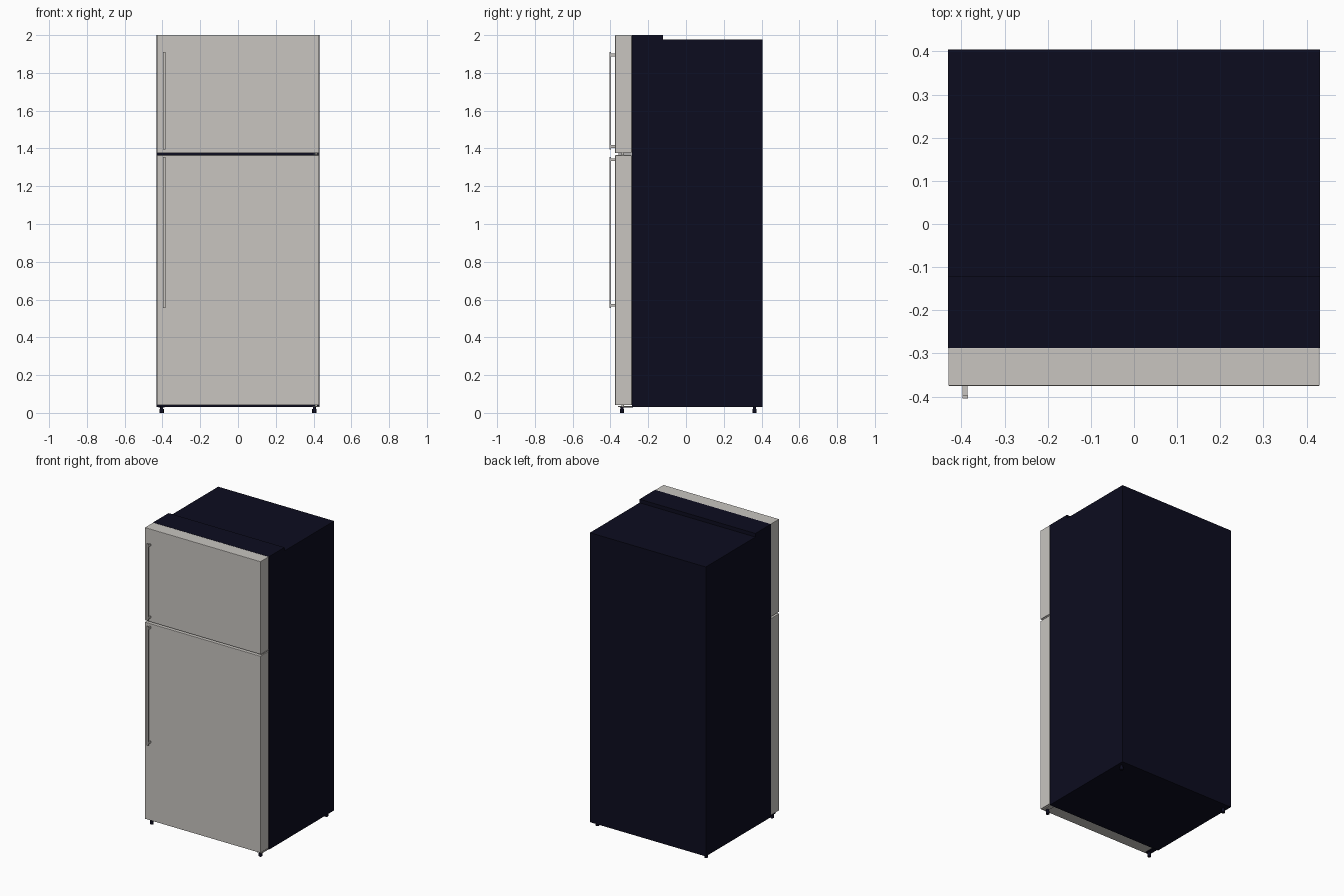
import bpy
import bmesh
from mathutils import Matrix

old = bpy.data.objects.get("Cube")
if old:
    bpy.data.objects.remove(old, do_unlink=True)


def make_material(name, color):
    mat = bpy.data.materials.new(name)
    mat.use_nodes = True
    mat.diffuse_color = (*color, 1)
    bsdf = mat.node_tree.nodes["Principled BSDF"]
    bsdf.inputs["Base Color"].default_value = (*color, 1)
    return mat


steel = make_material("brushed steel", (0.58, 0.56, 0.53))
navy = make_material("dark navy", (0.0038, 0.0038, 0.0137))


def finish(name, bm, mat):
    mesh = bpy.data.meshes.new(name)
    bm.to_mesh(mesh)
    bm.free()
    mesh.materials.append(mat)
    obj = bpy.data.objects.new(name, mesh)
    bpy.context.collection.objects.link(obj)
    return obj


def add_box(bm, x, y, z):
    """Box from (low, high) ranges on each axis."""
    ranges = (x, y, z)
    size = Matrix.Diagonal([b - a for a, b in ranges] + [1])
    place = Matrix.Translation([(a + b) / 2 for a, b in ranges])
    bmesh.ops.create_cube(bm, size=1, matrix=place @ size)


def box(name, mat, x, y, z, bevel=0):
    bm = bmesh.new()
    add_box(bm, x, y, z)
    obj = finish(name, bm, mat)
    if bevel:
        mod = obj.modifiers.new("Soft edge", 'BEVEL')
        mod.width = bevel
        mod.segments = 2
    return obj


def cylinder(name, mat, x, y, z, radius):
    bm = bmesh.new()
    bmesh.ops.create_cone(bm, cap_ends=True, segments=16, radius1=radius, radius2=radius,
                          depth=z[1] - z[0],
                          matrix=Matrix.Translation((x, y, sum(z) / 2)))
    for face in bm.faces:
        face.smooth = len(face.verts) == 4
    return finish(name, bm, mat)


HALF = 0.431
FULL = (-HALF, HALF)
DOOR_X = (-0.43, 0.43)
DOOR_Y = (-0.375, -0.287)

# Cabinet and the raised hinge cover across its front top edge
box("cabinet", navy, FULL, (-0.285, 0.405), (0.03, 1.976))
box("top_hinge_cover", navy, FULL, (-0.287, -0.122), (1.97, 2.0))

# Doors
box("freezer_door", steel, DOOR_X, DOOR_Y, (1.376, 2.0), 0.002)
box("fridge_door", steel, DOOR_X, DOOR_Y, (0.041, 1.364), 0.002)


# Handles: a slim bar standing on two posts
def handle(name, low, high):
    bm = bmesh.new()
    x = (-0.398, -0.385)
    add_box(bm, x, (-0.405, -0.398), (low, high))
    for z in (low + 0.015, high - 0.015):
        add_box(bm, (-0.397, -0.386), (-0.4, -0.374), (z - 0.007, z + 0.007))
    finish(name, bm, steel)


handle("freezer_handle", 1.395, 1.91)
handle("fridge_handle", 0.555, 1.355)

# Hinge hardware on the left side
box("middle_hinge_plate", steel, (0.4, 0.428), (-0.36, -0.28), (1.367, 1.373))
cylinder("middle_hinge_pin", steel, 0.414, -0.335, (1.362, 1.378), 0.007)
box("bottom_hinge_plate", steel, (0.395, 0.428), (-0.36, -0.28), (0.031, 0.037))
cylinder("bottom_hinge_pin", steel, 0.414, -0.335, (0.034, 0.043), 0.007)
box("bottom_foot_bracket", navy, (-0.42, -0.39), (-0.35, -0.28), (0.028, 0.035))

# Levelling feet: a stem on a wider pad
for side, x in (("left", 0.404), ("right", -0.404)):
    for end, y in (("front", -0.338), ("back", 0.363)):
        cylinder(f"{end}_{side}_foot_pad", navy, x, y, (0, 0.02), 0.011)
        cylinder(f"{end}_{side}_foot_stem", navy, x, y, (0.018, 0.036), 0.008)
